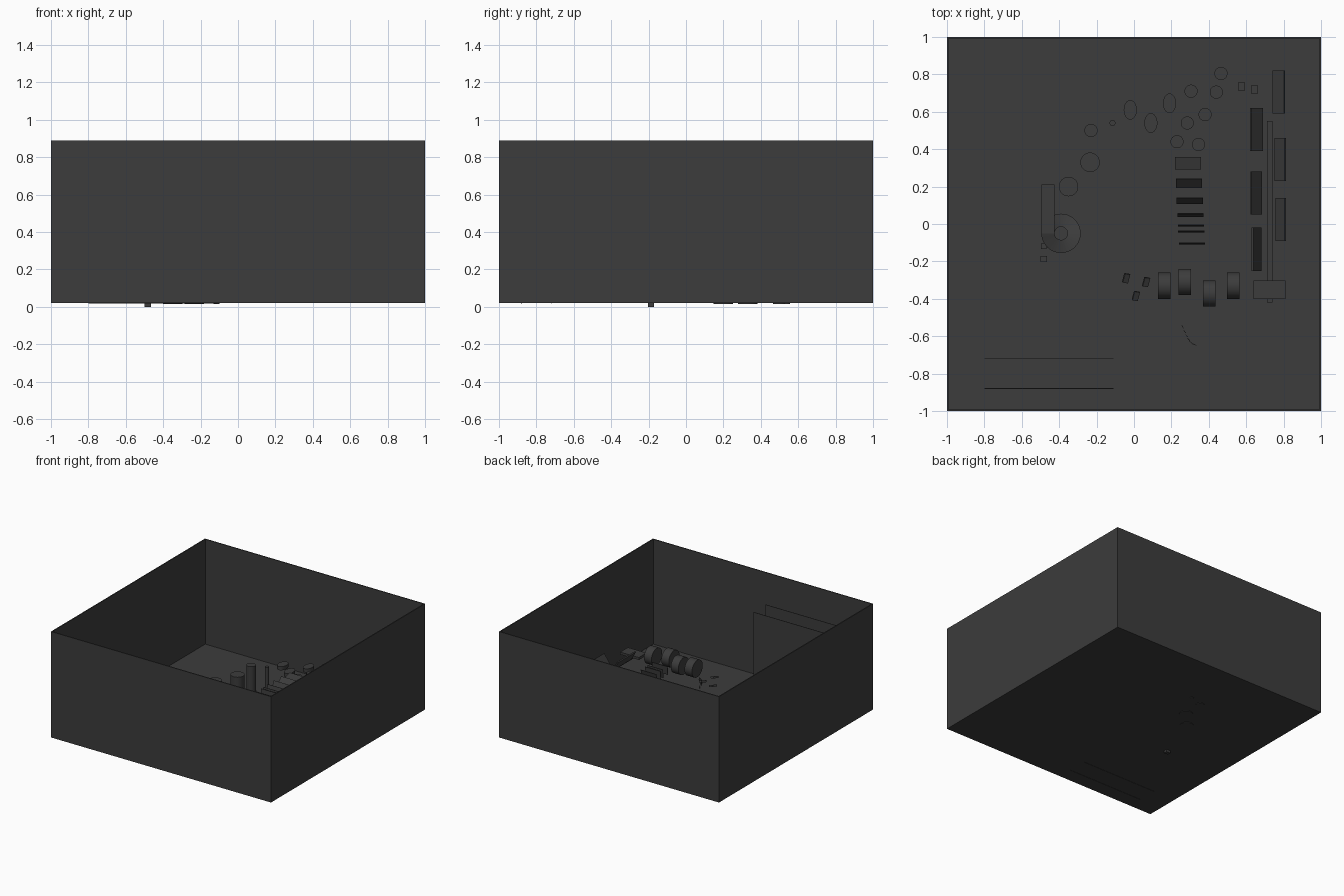
import bpy, bmesh, math
from mathutils import Matrix, Euler

dark = bpy.data.materials.new("dark_grey")
dark.diffuse_color = (0.045, 0.045, 0.045, 1)


def finish(name, bm):
    bmesh.ops.recalc_face_normals(bm, faces=bm.faces)
    me = bpy.data.meshes.new(name)
    bm.to_mesh(me)
    bm.free()
    ob = bpy.data.objects.new(name, me)
    bpy.context.collection.objects.link(ob)
    me.materials.append(dark)
    return ob


def box(name, loc, size, rot=(0, 0, 0)):
    bm = bmesh.new()
    m = Matrix.LocRotScale(loc, Euler([math.radians(a) for a in rot]), size)
    bmesh.ops.create_cube(bm, size=1, matrix=m)
    return finish(name, bm)


def cyl(name, loc, size, rot=(0, 0, 0), sides=32):
    bm = bmesh.new()
    m = Matrix.LocRotScale(loc, Euler([math.radians(a) for a in rot]), size)
    bmesh.ops.create_cone(bm, cap_ends=True, segments=sides, radius1=0.5,
                          radius2=0.5, depth=1, matrix=m)
    ob = finish(name, bm)
    for p in ob.data.polygons:
        p.use_smooth = len(p.vertices) == 4
    return ob


# Open-topped room
T = 0.008
box("floor", (0, 0, 0.02 + T / 2), (2, 2, T))
for s in (-1, 1):
    box("side_wall", (s * (1 - T / 2), 0, 0.455), (T, 2, 0.87))
    box("end_wall", (0, s * (1 - T / 2), 0.455), (2, T, 0.87))

# Starting steps
box("first_step", (-0.483, -0.187, 0.02), (0.036, 0.03, 0.04))
box("second_step", (-0.483, -0.118, 0.045), (0.03, 0.03, 0.03))

# Spiral ramp around an open centre, and its straight exit
bm = bmesh.new()
N = 40
rows = []
for i in range(N + 1):
    a = math.pi - 2 * math.pi * i / N
    z = 0.05 + 0.13 * i / N
    rows.append([bm.verts.new((-0.39 + r * math.cos(a), -0.05 + r * math.sin(a), z + dz))
                 for r, dz in ((0.035, 0), (0.105, 0), (0.105, 0.01), (0.035, 0.01))])
for a, b in zip(rows, rows[1:]):
    for k in range(4):
        bm.faces.new((a[k], a[(k + 1) % 4], b[(k + 1) % 4], b[k]))
bm.faces.new(rows[0])
bm.faces.new(rows[-1])
finish("spiral_ramp", bm)
box("exit_ramp", (-0.46, 0.08, 0.185), (0.07, 0.26, 0.01))

# Pillars rising from the floor
for x, y, r, top in ((-0.35, 0.20, 0.052, 0.205), (-0.235, 0.33, 0.052, 0.235),
                     (-0.23, 0.50, 0.035, 0.25), (-0.115, 0.54, 0.016, 0.25)):
    cyl("pillar", (x, y, (0.016 + top) / 2), (2 * r, 2 * r, top - 0.016))

# Oval floating pads
for x, y, z in ((-0.02, 0.61, 0.255), (0.09, 0.54, 0.255), (0.19, 0.645, 0.28)):
    cyl("oval_pad", (x, y, z), (0.07, 0.105, 0.03))

# Round floating pads
for x, y in ((0.305, 0.71), (0.285, 0.54), (0.23, 0.44), (0.345, 0.425),
             (0.38, 0.585), (0.44, 0.705), (0.465, 0.805)):
    cyl("round_pad", (x, y, 0.29), (0.07, 0.07, 0.03))

# Row of boards, from flat to upright
for y, w in ((0.325, 0.068), (0.218, 0.05), (0.125, 0.032), (0.048, 0.016),
             (-0.008, 0.006), (-0.04, 0.006), (-0.105, 0.006)):
    tilt = math.degrees(math.acos(min(1, w / 0.07)))
    x = 0.288 + (0.325 - y) * 0.05
    box("turning_board", (x, y, 0.35), (0.14, 0.07, 0.004), (tilt, 0, 0))

# Small blocks leading to the wall-run panels
for x, y in ((0.575, 0.735), (0.645, 0.72)):
    box("small_block", (x, y, 0.29), (0.032, 0.048, 0.025))

# Tilted panels either side of a beam
for x, y, tilt in ((0.775, 0.705, 45), (0.655, 0.505, -45), (0.782, 0.345, 50),
                   (0.653, 0.165, -50), (0.785, 0.025, 55), (0.655, -0.135, -60)):
    box("tilted_panel", (x, y, 0.31), (0.085, 0.23, 0.01), (0, -tilt, 0))
box("beam", (0.725, 0.065, 0.245), (0.03, 0.97, 0.015))
box("beam_platform", (0.725, -0.352, 0.265), (0.17, 0.1, 0.02))

# Rolling drums on a sideways axis
for x, y in ((0.53, -0.33), (0.402, -0.372), (0.272, -0.31), (0.162, -0.33)):
    cyl("drum", (x, y, 0.31), (0.14, 0.14, 0.068), (0, 90, 0), 48)

# Small tilted stepping blocks
for x, y, z in ((0.065, -0.31, 0.23), (0.01, -0.385, 0.25), (-0.042, -0.29, 0.23)):
    box("stepping_block", (x, y, z), (0.03, 0.05, 0.015), (15, 20, -10))

# Curved flight of tiny slats
for i in range(7):
    t = i / 6
    box("slat", (0.26 + 0.065 * t, -0.55 - 0.095 * math.sin(t * 1.57), 0.04 + 0.01 * t),
        (0.018, 0.003, 0.02), (0, 0, -60 + 30 * t))

# Tall facing walls at the finish
for y in (-0.72, -0.88):
    box("climbing_wall", (-0.455, y, 0.354), (0.69, 0.004, 0.672))
